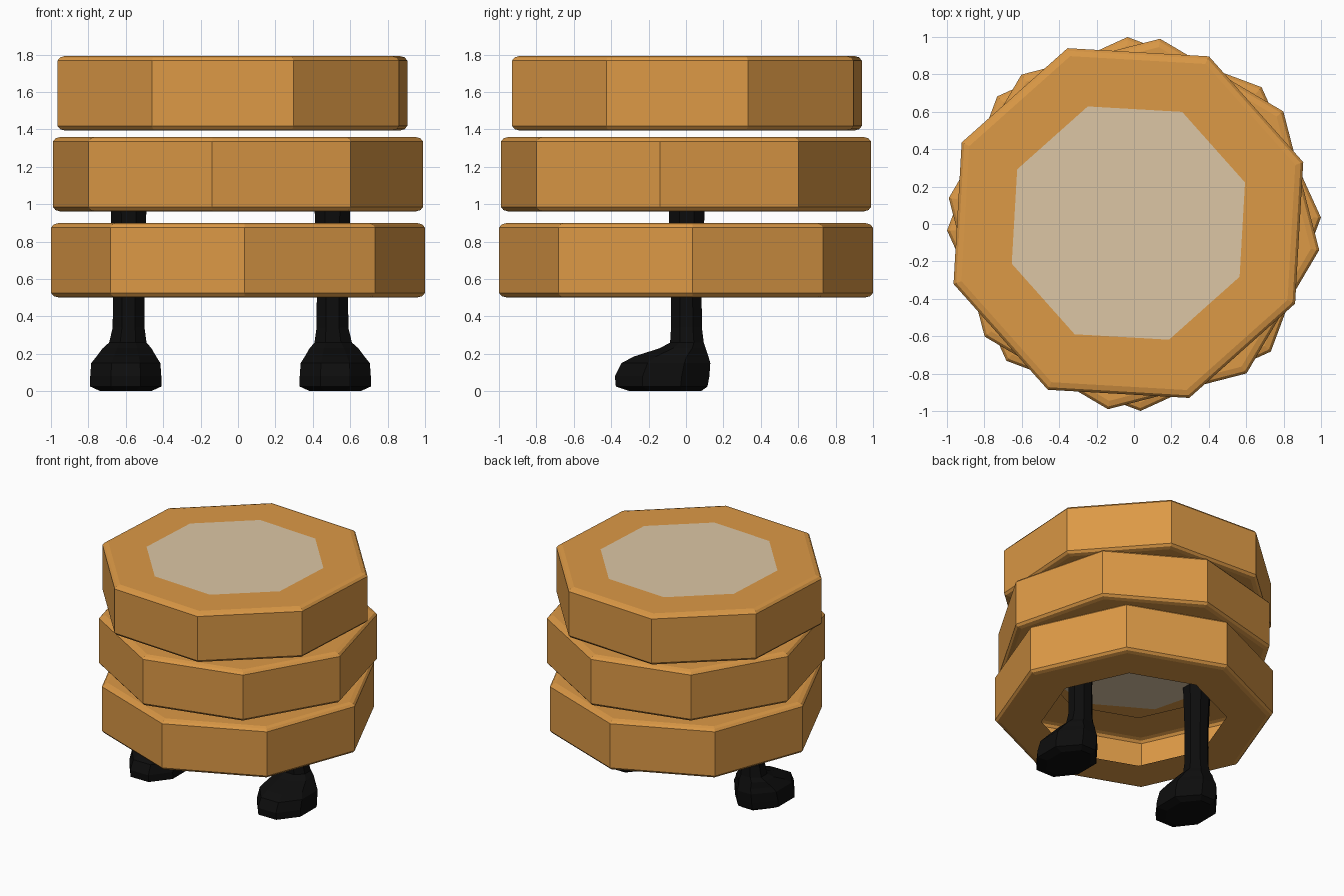
import bpy, bmesh, math

if "Cube" in bpy.data.objects:
    bpy.data.objects.remove(bpy.data.objects["Cube"])


def material(name, rgb):
    m = bpy.data.materials.new(name)
    m.diffuse_color = (*rgb, 1.0)
    m.use_nodes = True
    m.node_tree.nodes["Principled BSDF"].inputs["Base Color"].default_value = m.diffuse_color
    return m


crust = material("golden_crust", (0.716, 0.319, 0.061))
cream = material("cream_filling", (0.716, 0.565, 0.376))
black = material("black_legs", (0.004, 0.004, 0.004))


def finish(bm, name, mats):
    me = bpy.data.meshes.new(name)
    bm.to_mesh(me)
    bm.free()
    for m in mats:
        me.materials.append(m)
    ob = bpy.data.objects.new(name, me)
    bpy.context.collection.objects.link(ob)
    return ob


def bridge(bm, a, b):
    n = len(a)
    for i in range(n):
        j = (i + 1) % n
        bm.faces.new((a[i], a[j], b[j], b[i]))


def disc(name, cx, cy, z, radius, turn, capped):
    """Hollow octagonal disc with bevelled rims and a flat inner octagon."""
    h = 0.4
    hole = radius * 0.667
    half = [(hole, 0.0), (radius - 0.045, 0.0),
            (radius - 0.015, 0.008), (radius, 0.025)]
    profile = half + [(r, h - d) for r, d in reversed(half)]
    bm = bmesh.new()
    rings = []
    for r, dz in profile:
        ring = []
        for k in range(8):
            a = math.radians(turn + 45 * k)
            ring.append(bm.verts.new((cx + r * math.cos(a),
                                      cy + r * math.sin(a), z + dz)))
        rings.append(ring)
    for a, b in zip(rings, rings[1:]):
        bridge(bm, a, b)
    # cream octagons on both sides
    if capped:
        for ring in (list(reversed(rings[0])), rings[-1]):
            bm.faces.new(ring).material_index = 1
    finish(bm, name, [crust, cream])


disc("bottom_disc", 0.0, 0.0, 0.5, 1.0, 2, False)
disc("middle_disc", 0.0, 0.0, 0.96, 1.0, -8, True)
disc("top_disc", -0.03, 0.005, 1.393, 0.99, 19.2, True)

# leg sections: height, half width, front y, back y, sideways shift
SECTIONS = [
    (0.00, 0.135, -0.30, 0.08, 0.015),
    (0.025, 0.19, -0.375, 0.115, 0.015),
    (0.08, 0.19, -0.38, 0.125, 0.015),
    (0.15, 0.185, -0.345, 0.13, 0.015),
    (0.185, 0.16, -0.28, 0.12, 0.012),
    (0.23, 0.13, -0.14, 0.105, 0.008),
    (0.26, 0.10, -0.085, 0.095, 0.004),
    (0.34, 0.085, -0.08, 0.085, 0.0),
    (0.60, 0.083, -0.08, 0.083, 0.0),
    (0.90, 0.093, -0.09, 0.097, 0.0),
    (0.962, 0.095, -0.092, 0.1, 0.0),
]


def leg(name, side):
    bm = bmesh.new()
    rings = []
    k = 1 / math.cos(math.pi / 8)
    for z, hw, y0, y1, shift in SECTIONS:
        ring = []
        for i in range(8):
            a = math.pi / 8 + i * math.pi / 4
            c, s = math.cos(a) * k, math.sin(a) * k
            # heel slightly narrower than the toes
            w = hw * (0.8 if s > 0.5 and z < 0.2 else 1.0)
            x = -0.04 + side * (0.545 + shift) + c * w
            ring.append(bm.verts.new((x, (y0 + y1) / 2 + s * (y1 - y0) / 2, z)))
        rings.append(ring)
    for a, b in zip(rings, rings[1:]):
        bridge(bm, a, b)
    bm.faces.new(list(reversed(rings[0])))
    bm.faces.new(rings[-1])
    finish(bm, name, [black])


leg("right_leg", 1)
leg("left_leg", -1)
